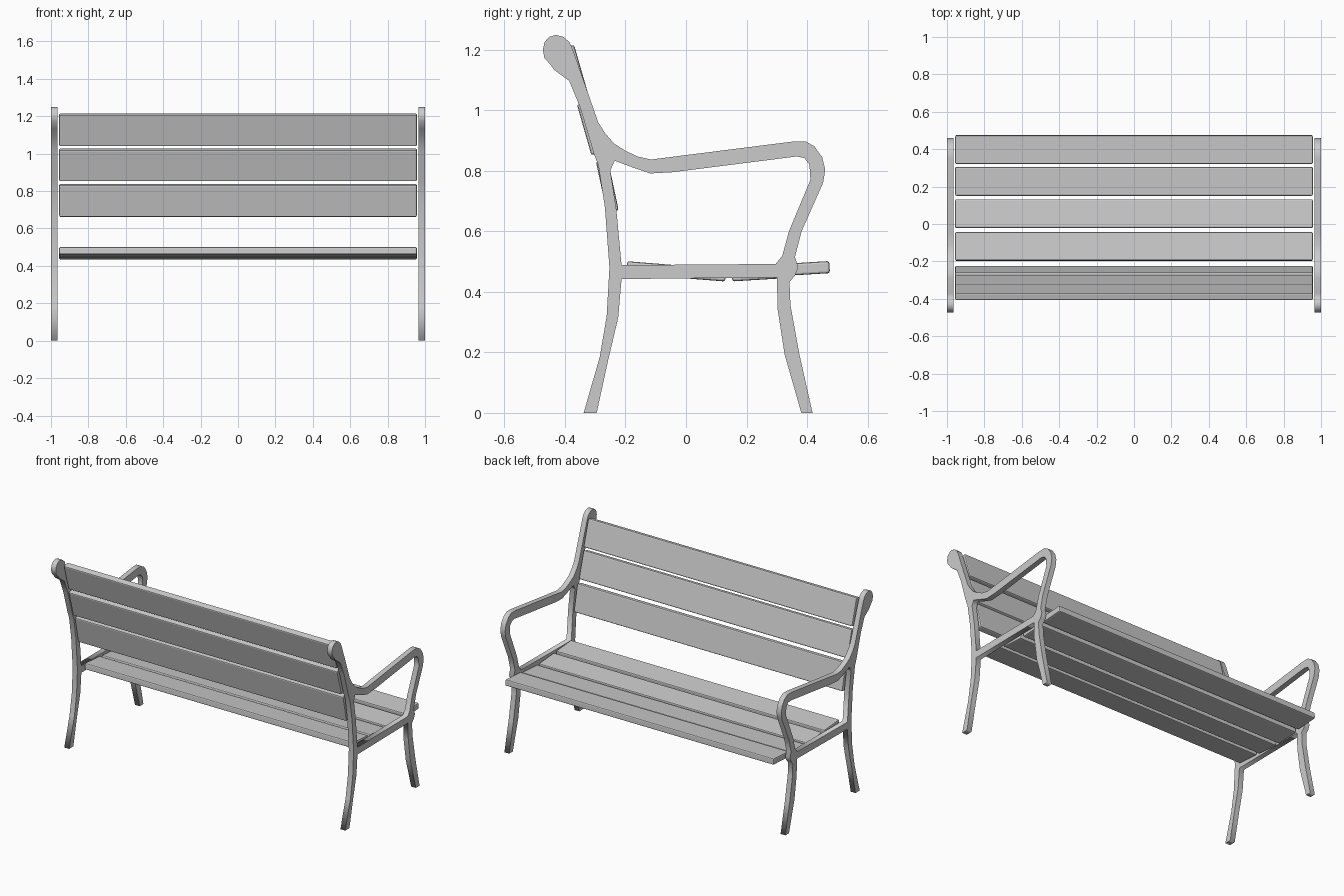
import bpy, math

if "Cube" in bpy.data.objects:
    bpy.data.objects.remove(bpy.data.objects["Cube"])

# Side frame outline in (y, z): back leg, scroll, armrest, front leg, rail underside
OUTLINE = [
    (-.338, 0), (-.285, .185), (-.262, .32), (-.253, .48), (-.268, .68), (-.29, .82),
    (-.304, .855), (-.35, 1.01), (-.386, 1.097), (-.437, 1.134), (-.445, 1.147),
    (-.468, 1.173), (-.473, 1.2), (-.467, 1.225), (-.452, 1.242), (-.43, 1.249),
    (-.405, 1.242), (-.385, 1.225), (-.372, 1.195), (-.29, .96), (-.268, .925), (-.238, .89),
    (-.2, .866), (-.16, .847), (-.115, .837), (-.045, .846), (.35, .896), (.395, .897),
    (.425, .88), (.45, .844), (.46, .804), (.453, .76), (.382, .6), (.36, .515),
    (.371, .48), (.36, .453), (.342, .433), (.345, .357), (.375, .192), (.418, 0),
    (.381, 0), (.326, .192), (.303, .34), (.3, .448), (-.213, .442),
    (-.224, .314), (-.257, .175), (-.295, 0)]
# Opening under the armrest
OPENING = [
    (-.213, .488), (.296, .492), (.318, .519), (.34, .6), (.411, .77), (.408, .82),
    (.391, .842), (.365, .847), (-.045, .795), (-.118, .791), (-.171, .809),
    (-.236, .833), (-.25, .8), (-.23, .671)]
FRAME_X, FRAME_T = 0.983, 0.034


def side_frame(name, x):
    cu = bpy.data.curves.new(name, 'CURVE')
    cu.dimensions = '2D'
    cu.fill_mode = 'BOTH'
    cu.extrude = FRAME_T / 2
    for pts in (OUTLINE, OPENING):
        sp = cu.splines.new('POLY')
        sp.points.add(len(pts) - 1)
        for p, (y, z) in zip(sp.points, pts):
            p.co = (y, z, 0, 1)
        sp.use_cyclic_u = True
    ob = bpy.data.objects.new(name, cu)
    bpy.context.collection.objects.link(ob)
    ob.rotation_euler = (math.pi / 2, 0, math.pi / 2)
    ob.location.x = x
    bpy.ops.object.select_all(action='DESELECT')
    ob.select_set(True)
    bpy.context.view_layer.objects.active = ob
    bpy.ops.object.convert(target='MESH')


def slat(name, y, z, depth, height, tilt):
    bpy.ops.mesh.primitive_cube_add(size=1, location=(0, y, z))
    ob = bpy.context.object
    ob.name = name
    ob.scale = (1.912, depth, height)
    bpy.ops.object.transform_apply(location=False, rotation=False, scale=True)
    ob.rotation_euler.x = math.radians(tilt)
    b = ob.modifiers.new('edge', 'BEVEL')
    b.width = 0.007
    b.segments = 2


side_frame('side_frame_left', -FRAME_X)
side_frame('side_frame_right', FRAME_X)

# Seat slats, dished towards the middle
for i, (y, z, tilt) in enumerate([(-.12, .475, -4.5), (.055, .46, -4.5),
                                  (.228, .459, 3.5), (.398, .477, 3.5)]):
    slat(f'seat_slat_{i + 1}', y, z, .153, .04, tilt)

# Backrest slats, following the curve of the upright
for i, (y, z, tilt) in enumerate([(-.26, .75, 12), (-.317, .94, 16), (-.365, 1.127, 16)]):
    slat(f'back_slat_{i + 1}', y, z, .04, .174, tilt)
